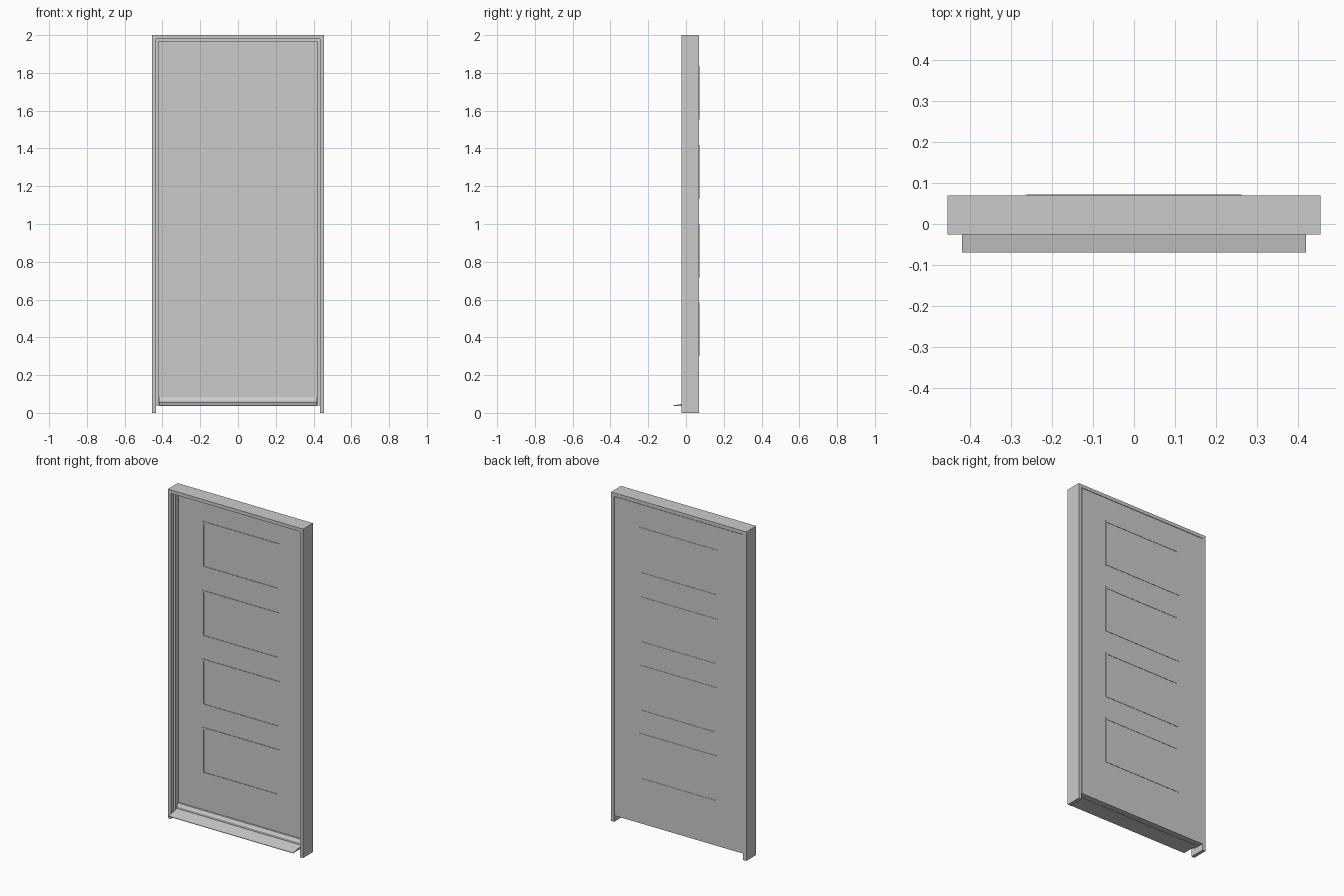
import bpy, bmesh

if "Cube" in bpy.data.objects:
    bpy.data.objects.remove(bpy.data.objects["Cube"])


def make_object(name, bm):
    bmesh.ops.recalc_face_normals(bm, faces=bm.faces)
    mesh = bpy.data.meshes.new(name)
    bm.to_mesh(mesh)
    bm.free()
    obj = bpy.data.objects.new(name, mesh)
    bpy.context.collection.objects.link(obj)
    return obj


def box(name, x0, x1, y0, y1, z0, z1):
    bm = bmesh.new()
    bmesh.ops.create_cube(bm, size=1)
    for v in bm.verts:
        v.co = ((x0 + x1) / 2 + v.co.x * (x1 - x0),
                (y0 + y1) / 2 + v.co.y * (y1 - y0),
                (z0 + z1) / 2 + v.co.z * (z1 - z0))
    return make_object(name, bm)


def sweep(name, stations, closed):
    """Bridge successive profile loops, capping the ends of open sweeps."""
    bm = bmesh.new()
    loops = [[bm.verts.new(p) for p in loop] for loop in stations]
    n = len(loops[0])
    pairs = list(zip(loops, loops[1:]))
    if closed:
        pairs.append((loops[-1], loops[0]))
    else:
        bm.faces.new(loops[0])
        bm.faces.new(loops[-1])
    for a, b in pairs:
        for i in range(n):
            j = (i + 1) % n
            bm.faces.new((a[i], a[j], b[j], b[i]))
    return make_object(name, bm)


W, H = 0.455, 2.0


def surround(name, profile, foot):
    # Two jambs and a mitred head from an (inset, y) profile
    left_foot = [(-W + i, y, foot) for i, y in profile]
    left_top = [(-W + i, y, H - i) for i, y in profile]
    right_top = [(W - i, y, H - i) for i, y in profile]
    right_foot = [(W - i, y, foot) for i, y in profile]
    return sweep(name, [left_foot, left_top, right_top, right_foot], False)


def panel_bead(name, zc, y0, y1):
    # Thin rectangular moulding around one panel
    hx, hz, t = 0.262, 0.142, 0.012
    profile = [(0, y0), (0, y1), (t, y1), (t, y0)]
    corners = [(-1, -1), (-1, 1), (1, 1), (1, -1)]
    loops = [[(sx * (hx - i), y, zc + sz * (hz - i)) for i, y in profile]
             for sx, sz in corners]
    return sweep(name, loops, True)


def extrude_x(name, profile, half):
    return sweep(name, [[(x, y, z) for y, z in profile] for x in (-half, half)], False)


# Outer frame and the inner stop the leaf closes against
surround("door_frame", [(0, -0.025), (0.021, -0.025), (0.021, 0.07), (0, 0.07)], 0.0)
surround("door_stop", [(0.021, 0.0), (0.035, 0.0), (0.035, 0.03), (0.021, 0.03)], 0.04)

# Door leaf, flush with the back of the frame
box("door_leaf", -0.433, 0.433, 0.03, 0.0695, 0.038, 1.977)

# Panel mouldings on both faces
for k, zc in enumerate((1.695, 1.275, 0.858, 0.443)):
    panel_bead(f"front_panel_bead_{k + 1}", zc, 0.027, 0.032)
    panel_bead(f"back_panel_bead_{k + 1}", zc, 0.068, 0.0715)

# Sloped sill with projecting drip edge, and threshold strip above
extrude_x("sill", [(-0.07, 0.036), (-0.07, 0.039), (-0.025, 0.047),
                   (0.035, 0.058), (0.035, 0.036)], 0.419)
extrude_x("threshold_strip", [(0.012, 0.05), (0.012, 0.066), (0.022, 0.083),
                              (0.035, 0.085), (0.035, 0.05)], 0.419)
